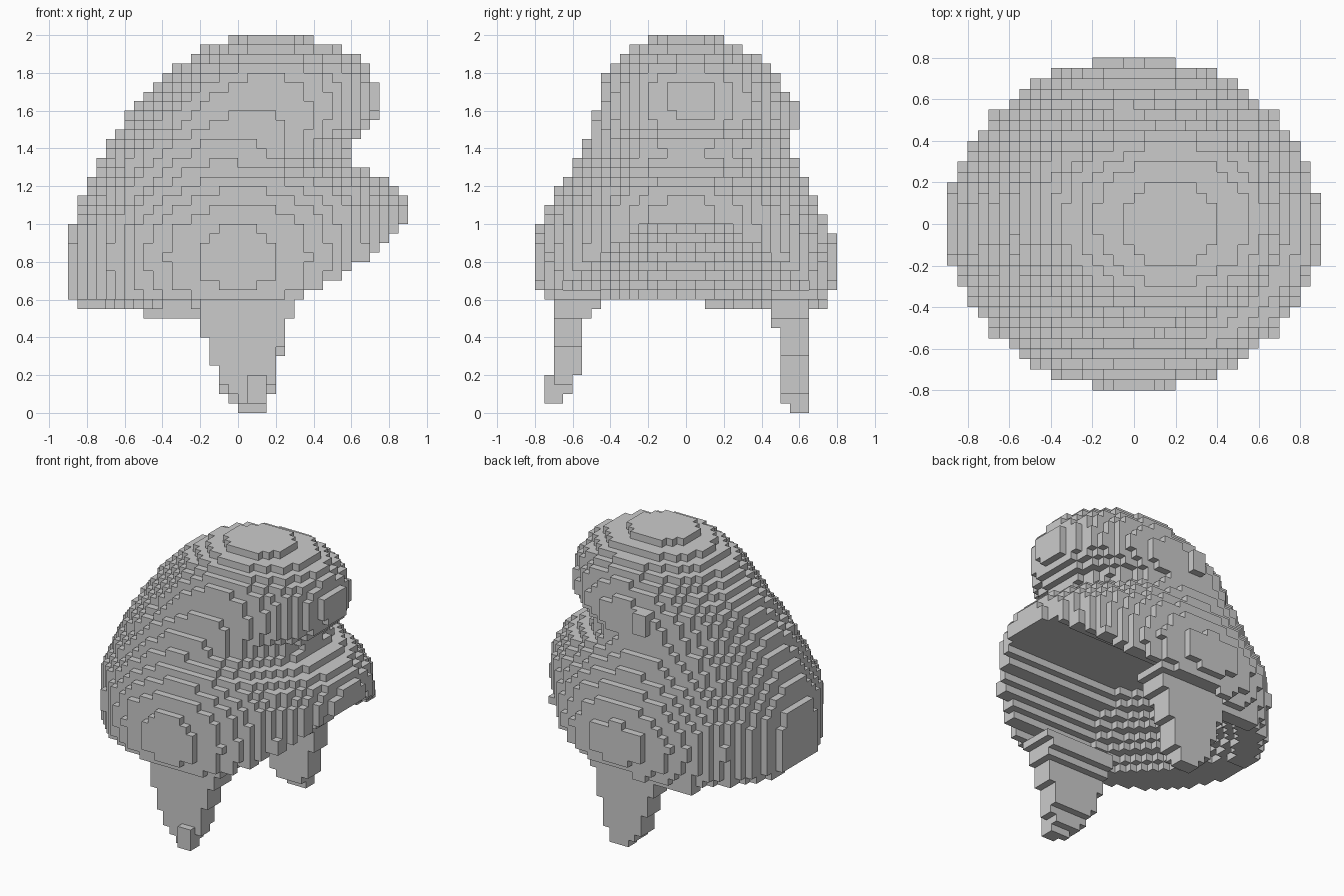
import bpy
import bmesh
from math import floor
from mathutils import Vector

if "Cube" in bpy.data.objects:
    bpy.data.objects.remove(bpy.data.objects["Cube"], do_unlink=True)

STEP = 0.05
AXES = [Vector(a) for a in ((1, 0, 0), (0, 1, 0), (0, 0, 1))]


def sample(profile, z):
    """Interpolate the rows of a profile (height first) at height z."""
    for low, high in zip(profile, profile[1:]):
        if low[0] <= z <= high[0]:
            t = (z - low[0]) / (high[0] - low[0])
            return [a + (b - a) * t for a, b in zip(low[1:], high[1:])]
    return None


def block_object(name, inside):
    """Make a stepped solid from every grid cell whose centre is inside."""
    cells = set()
    for i in range(-18, 18):
        for j in range(-16, 16):
            for k in range(40):
                if inside(*((n + 0.5) * STEP for n in (i, j, k))):
                    cells.add((i, j, k))
    bm = bmesh.new()
    corners = {}

    def corner(point):
        key = tuple(floor(c + 0.5) for c in point)
        if key not in corners:
            corners[key] = bm.verts.new(Vector(key) * STEP)
        return corners[key]

    # Only the exposed sides of each cell become faces
    for cell in cells:
        base = Vector(cell)
        for n, axis in enumerate(AXES):
            u, v = AXES[(n + 1) % 3], AXES[(n + 2) % 3]
            for side in (0, 1):
                neighbour = base + axis * (2 * side - 1)
                if tuple(int(c) for c in neighbour) in cells:
                    continue
                start = base + axis * side
                loop = [start, start + u, start + u + v, start + v]
                if not side:
                    loop.reverse()
                bm.faces.new([corner(p) for p in loop])
    mesh = bpy.data.meshes.new(name)
    bm.to_mesh(mesh)
    bm.free()
    obj = bpy.data.objects.new(name, mesh)
    bpy.context.collection.objects.link(obj)
    return obj


# Height, then the x and y limits of each oval layer of the helmet
SHELL = [
    (.5, -.83, .88, -.72, .72),
    (.6, -.9, .9, -.75, .75),
    (.7, -.9, .9, -.79, .79),
    (.85, -.9, .9, -.8, .8),
    (.98, -.89, .9, -.78, .76),
    (1.1, -.85, .9, -.73, .71),
    (1.2, -.8, .84, -.67, .64),
    (1.35, -.73, .58, -.56, .58),
    (1.43, -.68, .6, -.54, .55),
    (1.5, -.62, .7, -.5, .56),
    (1.6, -.58, .75, -.48, .56),
    (1.75, -.43, .74, -.45, .5),
    (1.85, -.31, .67, -.38, .42),
    (1.92, -.2, .58, -.3, .33),
    (2, .02, .33, -.16, .16),
]

# Height, then the x and y limits of each hanging cheek guard
RIGHT_CHEEK = [
    (.05, 0, .15, -.7, -.65),
    (.2, -.1, .2, -.7, -.58),
    (.35, -.15, .22, -.7, -.55),
    (.5, -.2, .26, -.7, -.53),
    (.65, -.2, .36, -.72, -.42),
]
LEFT_CHEEK = [
    (0, 0, .15, .54, .65),
    (.1, -.08, .18, .5, .65),
    (.3, -.15, .23, .5, .65),
    (.5, -.2, .26, .47, .65),
    (.65, -.25, .36, .42, .68),
]


def in_shell(x, y, z):
    # Rim rises towards the brim and dips a little on one side
    rim = .6 + max(0, x - .35) * .68
    if y > .1 and x < .35:
        rim = .55
    limits = sample(SHELL, z)
    if z < rim or limits is None:
        return False
    x0, x1, y0, y1 = limits
    oval = ((2 * x - x0 - x1) / (x1 - x0)) ** 2 + ((2 * y - y0 - y1) / (y1 - y0)) ** 2
    # Hollow with straight sloping sides, tapered at the back, open at the brim
    reach = (abs(y) ** 1.4 + max(0, -x) ** 1.4) ** (1 / 1.4)
    ceiling = 1.02 - .8 * max(0, reach - .2)
    return oval < 1 and z > ceiling


def in_cheek(profile):
    def inside(x, y, z):
        limits = sample(profile, z)
        if limits is None:
            return False
        x0, x1, y0, y1 = limits
        return x0 <= x <= x1 and y0 <= y <= y1
    return inside


def in_box(low, high):
    return lambda *p: all(a < c < b for a, c, b in zip(low, p, high))


# Helmet with its forward-curling crest
block_object("helmet_shell", in_shell)

# Cheek guards, one with a raised tip
block_object("right_cheek_guard", in_cheek(RIGHT_CHEEK))
block_object("left_cheek_guard", in_cheek(LEFT_CHEEK))
block_object("right_cheek_tip", in_box((.05, -.75, .05), (.15, -.65, .2)))

# Small raised block on the crest and drooping piece of rim
block_object("crest_bump", in_box((-.1, .5, 1.5), (0, .6, 1.65)))
block_object("rim_drop", in_box((-.5, .55, .5), (-.2, .65, .6)))
